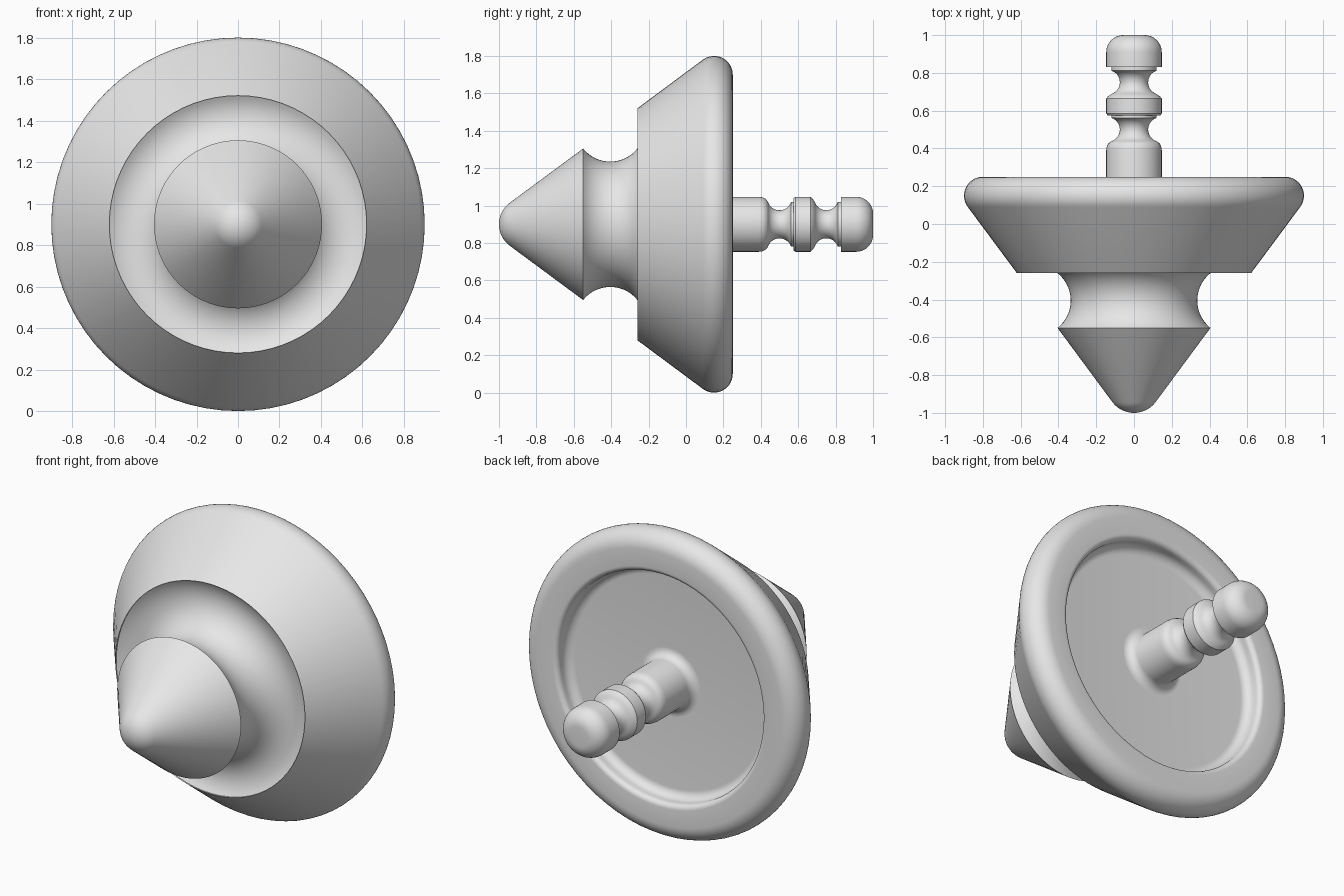
import bpy
import bmesh
from math import cos, sin, radians, tau
from mathutils import Vector

cube = bpy.data.objects.get("Cube")
if cube:
    bpy.data.objects.remove(cube, do_unlink=True)

AXIS_Z = 0.9
SEGMENTS = 72

grey = bpy.data.materials.new("light grey")
grey.use_nodes = True
grey.diffuse_color = (0.8, 0.8, 0.8, 1)
grey.node_tree.nodes["Principled BSDF"].inputs["Base Color"].default_value = (0.8, 0.8, 0.8, 1)


def arc(r, y, radius, start, end, steps=10):
    """Profile points (distance from axis, y) along an arc, angles in degrees."""
    angles = [radians(start + (end - start) * i / steps) for i in range(steps + 1)]
    return [(r + radius * cos(a), y + radius * sin(a)) for a in angles]


def lathe(name, profile):
    """Spin a profile around the y-directed axis."""
    bm = bmesh.new()
    verts = [bm.verts.new((max(r, 0), y, AXIS_Z)) for r, y in profile]
    edges = [bm.edges.new(pair) for pair in zip(verts, verts[1:])]
    bmesh.ops.spin(bm, geom=verts + edges, cent=Vector((0, 0, AXIS_Z)),
                   axis=Vector((0, 1, 0)), angle=tau, steps=SEGMENTS)
    bmesh.ops.remove_doubles(bm, verts=bm.verts[:], dist=0.0005)
    bmesh.ops.recalc_face_normals(bm, faces=bm.faces[:])
    mesh = bpy.data.meshes.new(name)
    bm.to_mesh(mesh)
    bm.free()
    mesh.materials.append(grey)
    obj = bpy.data.objects.new(name, mesh)
    bpy.context.collection.objects.link(obj)
    bpy.ops.object.select_all(action="DESELECT")
    obj.select_set(True)
    bpy.context.view_layer.objects.active = obj
    bpy.ops.object.shade_smooth_by_angle(angle=radians(30))
    return obj


# Body: rounded tip, cone, hollow neck, flared disc and recessed back
body = arc(0, -0.857, 0.143, -90, -36.9)
body += [(0.405, -0.55)]
body += arc(0.52, -0.405, 0.185, 230, 57, 28)
body += [(0.62, -0.26)]
body += arc(0.8, 0.15, 0.1, -36.9, 90, 14)
body += arc(0.70, 0.22, 0.03, 90, 180, 6)
body += arc(0.62, 0.20, 0.05, 0, -90, 8)
body += [(0, 0.15)]
lathe("spinning_body", body)

# Stem: flared foot, two round grooves with a bead between, domed knob
stem = arc(0.197, 0.20, 0.05, 270, 180, 8)
stem += [(0.147, 0.39), (0.144, 0.41), (0.135, 0.428)]
stem += arc(0.14, 0.50, 0.065, 252, 108, 14)
stem += [(0.12, 0.575), (0.14, 0.575), (0.147, 0.585), (0.147, 0.665), (0.135, 0.678)]
stem += arc(0.14, 0.75, 0.065, 252, 108, 14)
stem += [(0.12, 0.83), (0.147, 0.83)]
stem += arc(0.057, 0.91, 0.09, 0, 90)
stem += [(0, 1)]
lathe("handle_stem", stem)
